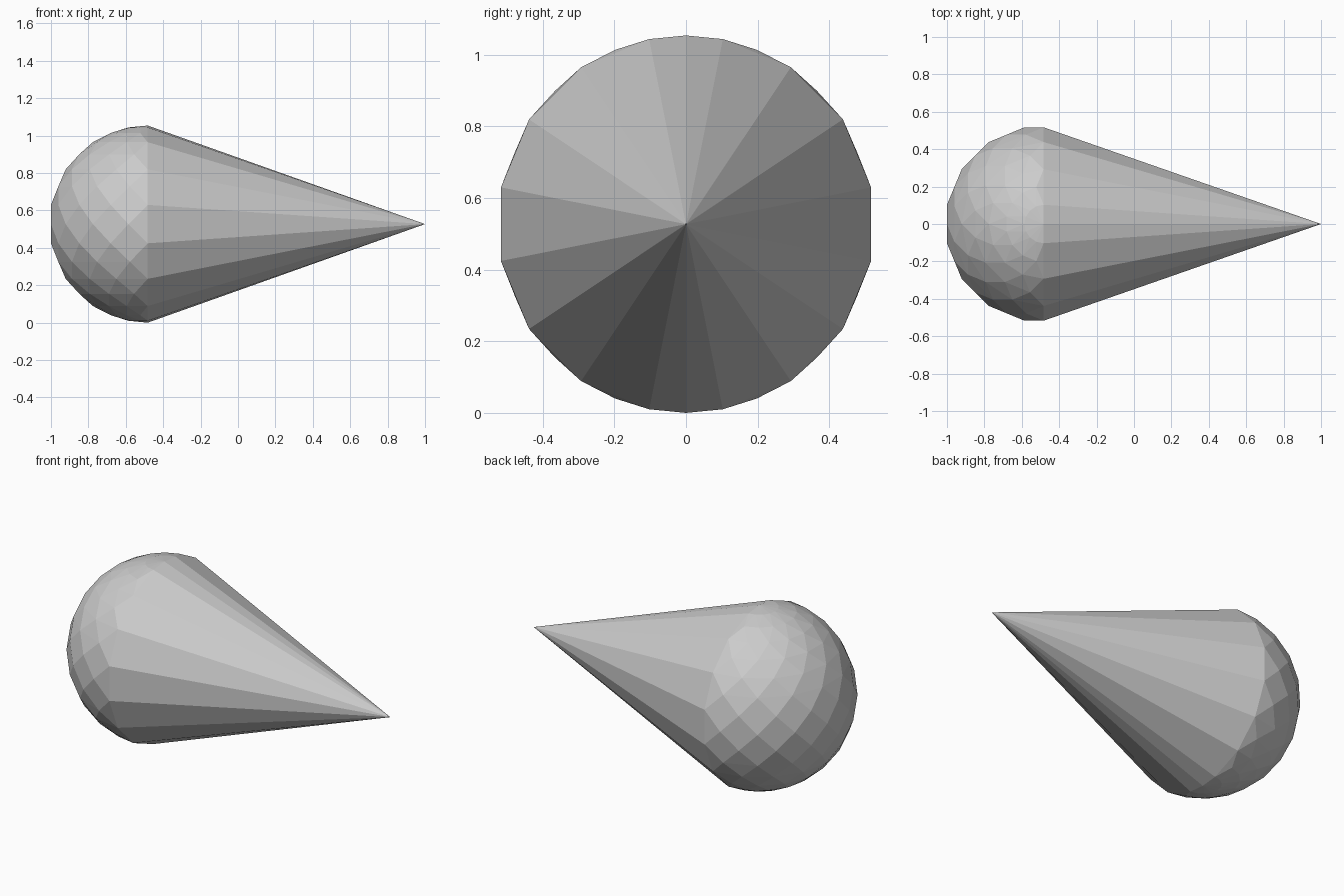
import bpy, bmesh
from math import sin, cos, radians

if "Cube" in bpy.data.objects:
    bpy.data.objects.remove(bpy.data.objects["Cube"])

R = 0.527            # radius of the round end
CX = -0.483          # centre of the round end
STEP = radians(11.25)

bm = bmesh.new()

# Round end: staggered rings that give diamond facets (only the rear half)
for k in range(-7, 8):
    lat = k * STEP
    offset = 0 if k % 2 else 1
    for i in range(16):
        lon = (2 * i + offset) * STEP
        x = R * cos(lat) * cos(lon)
        if x < 1e-4:
            bm.verts.new((CX + x, R * cos(lat) * sin(lon), R + R * sin(lat)))
for z in (0, 2 * R):
    bm.verts.new((CX, 0, z))

# Pointed end
bm.verts.new((1, 0, R))

# Skin everything and merge the flat triangles into diamonds
bmesh.ops.convex_hull(bm, input=bm.verts[:])
bmesh.ops.dissolve_limit(bm, angle_limit=radians(0.5),
                         verts=bm.verts[:], edges=bm.edges[:])
bmesh.ops.recalc_face_normals(bm, faces=bm.faces[:])

mesh = bpy.data.meshes.new("teardrop_body")
bm.to_mesh(mesh)
bm.free()
bpy.context.collection.objects.link(bpy.data.objects.new("teardrop_body", mesh))
